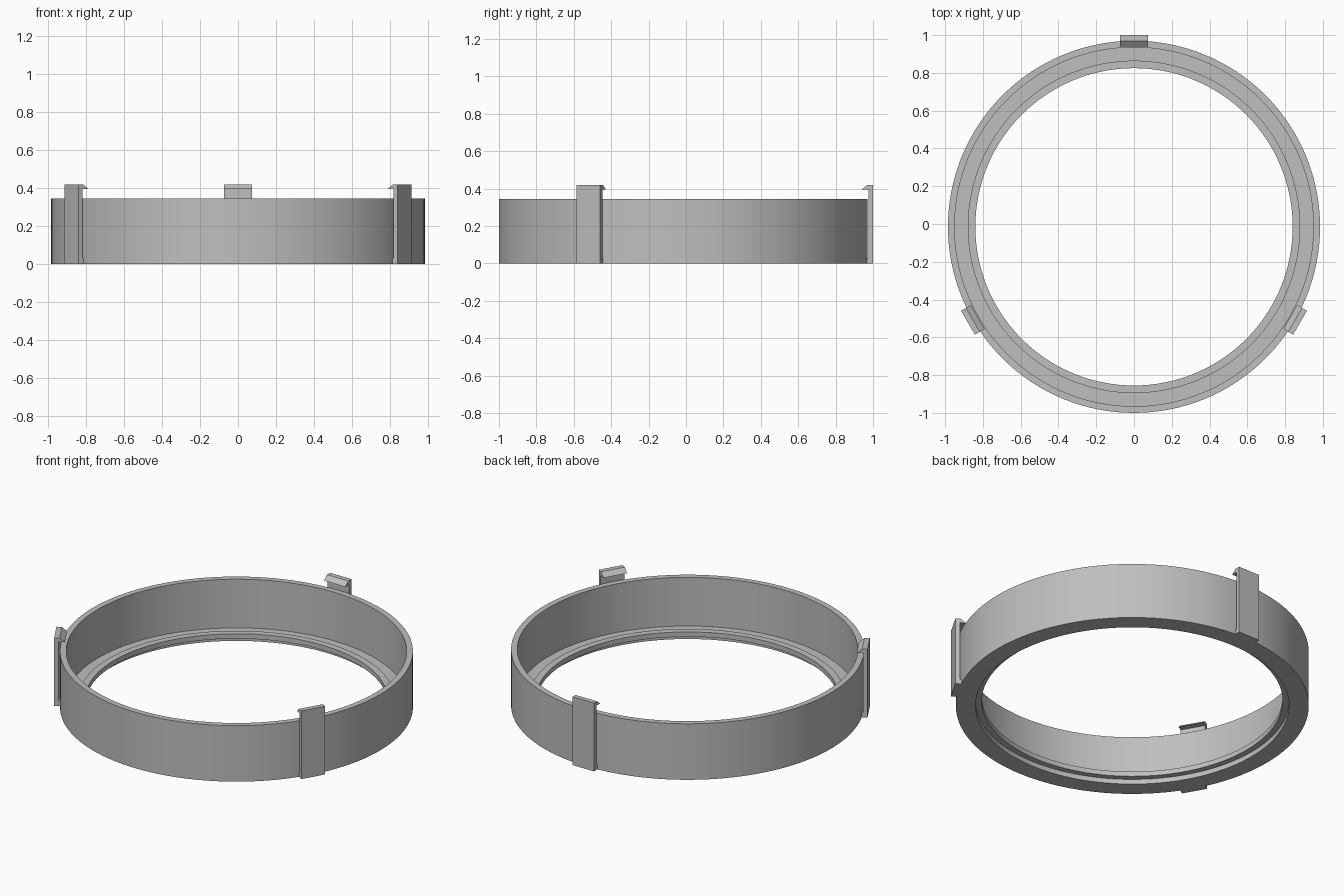
import bpy, bmesh, math
from mathutils import Matrix, Vector

cube = bpy.data.objects.get("Cube")
if cube:
    bpy.data.objects.remove(cube, do_unlink=True)

grey = bpy.data.materials.new("light grey plastic")
grey.use_nodes = True
colour = (0.52, 0.52, 0.52, 1)
grey.diffuse_color = colour
grey.node_tree.nodes["Principled BSDF"].inputs["Base Color"].default_value = colour

CENTRE_Y = -0.015


def make_object(name, bm):
    bmesh.ops.recalc_face_normals(bm, faces=bm.faces)
    mesh = bpy.data.meshes.new(name)
    bm.to_mesh(mesh)
    bm.free()
    mesh.materials.append(grey)
    obj = bpy.data.objects.new(name, mesh)
    obj.location.y = CENTRE_Y
    bpy.context.collection.objects.link(obj)
    return obj


def lathe(name, profile, steps):
    """Turn a closed (radius, height) profile about the z axis."""
    bm = bmesh.new()
    verts = [bm.verts.new((r, 0, z)) for r, z in profile]
    edges = [bm.edges.new((verts[i - 1], v)) for i, v in enumerate(verts)]
    bmesh.ops.spin(bm, geom=verts + edges, axis=(0, 0, 1), cent=(0, 0, 0),
                   angle=math.tau, steps=steps, use_merge=True)
    bmesh.ops.remove_doubles(bm, verts=bm.verts, dist=0.0001)
    return make_object(name, bm)


def extrude_clip(name, profile, width, angle):
    """Extrude a (radius, height) profile sideways and place it at an angle."""
    bm = bmesh.new()
    face = bm.faces.new([bm.verts.new((r, -width / 2, z)) for r, z in profile])
    result = bmesh.ops.extrude_face_region(bm, geom=[face], use_keep_orig=True)
    moved = [g for g in result["geom"] if isinstance(g, bmesh.types.BMVert)]
    bmesh.ops.translate(bm, verts=moved, vec=Vector((0, width, 0)))
    bmesh.ops.rotate(bm, verts=bm.verts, cent=(0, 0, 0),
                     matrix=Matrix.Rotation(math.radians(angle), 3, "Z"))
    return make_object(name, bm)


# Ring: tall thin wall, narrow floor and a raised inner lip
ring = lathe("ring_body", [
    (0.985, 0), (0.985, 0.345), (0.95, 0.345), (0.95, 0.045), (0.88, 0.045),
    (0.88, 0.06), (0.84, 0.06), (0.84, 0.03), (0.875, 0.03), (0.875, 0)], 128)
bpy.ops.object.select_all(action="DESELECT")
ring.select_set(True)
bpy.context.view_layer.objects.active = ring
bpy.ops.object.shade_smooth_by_angle(angle=math.radians(30))

# Snap clips: foot joined to the ring, free arm with a gap, inward hook
clip_profile = [
    (0.975, 0), (1.015, 0), (1.015, 0.42), (0.985, 0.42), (0.955, 0.395),
    (0.99, 0.395), (0.99, 0.03), (0.975, 0.03)]
for name, angle in (("back_clip", 90), ("right_clip", 210), ("left_clip", 330)):
    extrude_clip(name, clip_profile, 0.146, angle)
